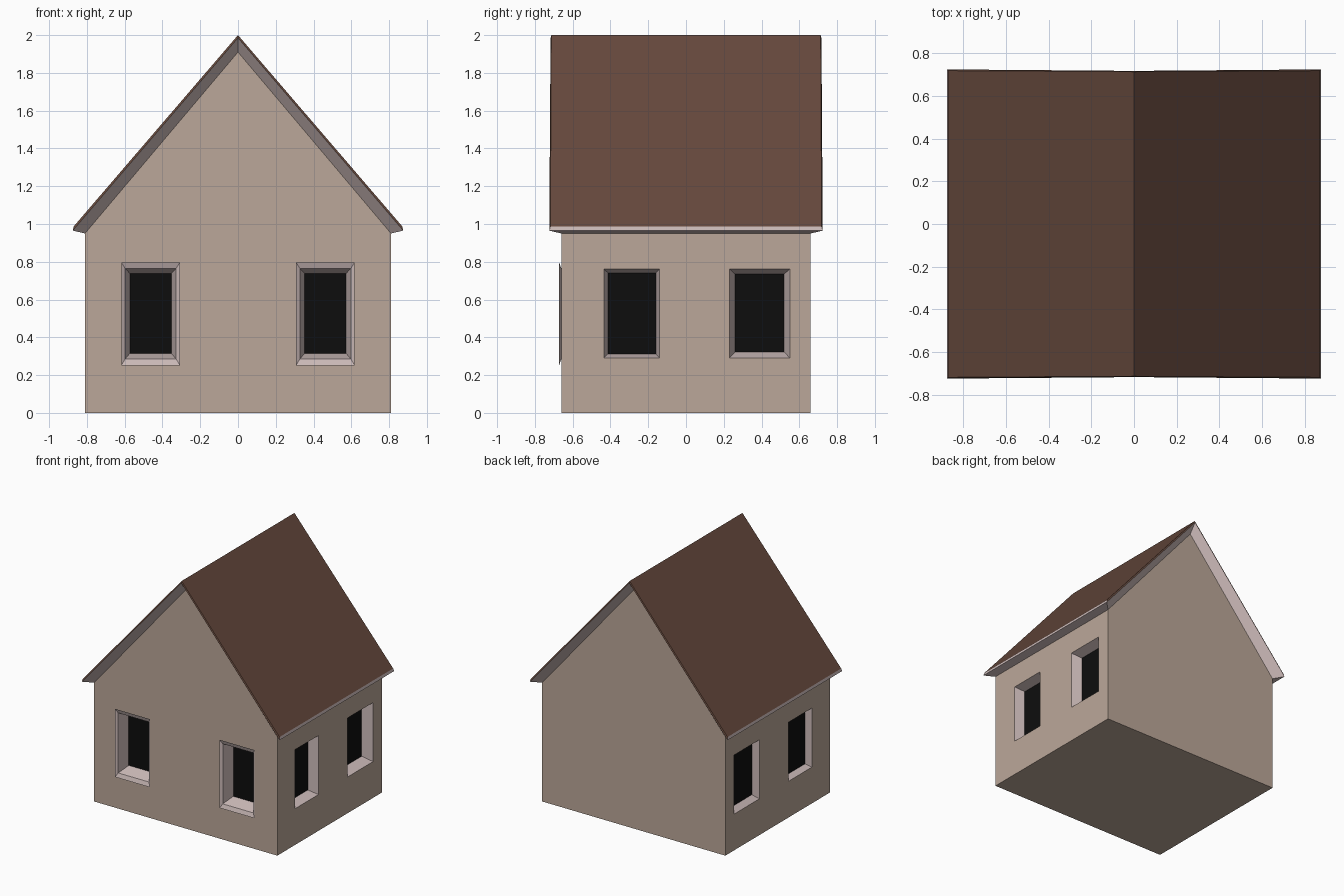
import bpy, bmesh
from mathutils import Vector

if "Cube" in bpy.data.objects:
    bpy.data.objects.remove(bpy.data.objects["Cube"])

W, D = 0.81, 0.66          # half width and half depth of the walls
EAVE, PEAK = 0.95, 1.91    # top of the walls, top of the gable


def material(name, rgb):
    m = bpy.data.materials.new(name)
    m.diffuse_color = (*rgb, 1)
    m.use_nodes = True
    m.node_tree.nodes["Principled BSDF"].inputs["Base Color"].default_value = m.diffuse_color
    return m


WALL = material("plaster", (0.50, 0.39, 0.32))
ROOF = material("roof_brown", (0.13, 0.065, 0.045))
TRIM = material("trim", (0.60, 0.49, 0.48))
GLASS = material("dark_glass", (0.004, 0.004, 0.004))


def finish(name, bm, mats):
    me = bpy.data.meshes.new(name)
    bm.to_mesh(me)
    bm.free()
    for m in mats:
        me.materials.append(m)
    ob = bpy.data.objects.new(name, me)
    bpy.context.collection.objects.link(ob)


# Wall frames: (along, height, outward) -> world, and the outward direction
SIDES = {
    "front": (lambda u, z, d: Vector((u, -D - d, z)), Vector((0, -1, 0))),
    "back": (lambda u, z, d: Vector((u, D + d, z)), Vector((0, 1, 0))),
    "right": (lambda u, z, d: Vector((W + d, u, z)), Vector((1, 0, 0))),
    "left": (lambda u, z, d: Vector((-W - d, u, z)), Vector((-1, 0, 0))),
}


def rect(u0, u1, z0, z1):
    return [(u0, z0), (u1, z0), (u1, z1), (u0, z1)]


def wall(side, outline, holes):
    """Flat wall panel with window openings."""
    place, out = SIDES[side]
    bm = bmesh.new()
    edges = []
    for loop in [outline] + holes:
        vs = [bm.verts.new(place(u, z, 0)) for u, z in loop]
        edges += [bm.edges.new((vs[i - 1], vs[i])) for i in range(len(vs))]
    bmesh.ops.triangle_fill(bm, use_beauty=True, edges=edges, normal=out)
    bm.normal_update()
    bmesh.ops.reverse_faces(bm, faces=[f for f in bm.faces if f.normal.dot(out) < 0])
    finish(side + "_wall", bm, [WALL])


def window(name, side, loops):
    """Sloped surround lofted through rectangles (rect, offset), closed by glass."""
    place, out = SIDES[side]
    bm = bmesh.new()
    rings = [[bm.verts.new(place(u, z, d)) for u, z in r] for r, d in loops]
    for a, b in zip(rings, rings[1:]):
        for i in range(4):
            j = (i + 1) % 4
            bm.faces.new((a[i], a[j], b[j], b[i]))
    bm.faces.new(rings[-1]).material_index = 1
    if side == "left":
        bmesh.ops.reverse_faces(bm, faces=bm.faces[:])
    finish(name, bm, [TRIM, GLASS])


# Front windows: flared rim standing proud of the wall, then a deep reveal
front_holes = []
for label, c in (("left", -0.4625), ("right", 0.4625)):
    hole = rect(c - 0.135, c + 0.135, 0.285, 0.765)
    front_holes.append(hole)
    window("front_window_" + label, "front", [
        (rect(c - 0.155, c + 0.155, 0.252, 0.797), 0.012),
        (hole, 0),
        (rect(c - 0.11, c + 0.11, 0.315, 0.738), -0.097)])

# Side windows: plain sloped reveals, shallower on the left
side_holes = [rect(-0.435, -0.14, 0.29, 0.762), rect(0.23, 0.55, 0.29, 0.762)]
side_glass = [rect(-0.412, -0.16, 0.313, 0.74), rect(0.26, 0.52, 0.323, 0.735)]
for side, depth in (("right", -0.08), ("left", -0.045)):
    for i in range(2):
        window(f"{side}_window_{i + 1}", side,
               [(side_holes[i], 0), (side_glass[i], depth)])

# Walls
gable = [(-W, 0), (W, 0), (W, EAVE), (0, PEAK), (-W, EAVE)]
wall("front", gable, front_holes)
wall("back", gable, [])
for side in ("right", "left"):
    wall(side, rect(-D, D, 0, EAVE), side_holes)

# Floor
bm = bmesh.new()
bm.faces.new([bm.verts.new(p) for p in ((-W, -D, 0), (-W, D, 0), (W, D, 0), (W, -D, 0))])
finish("floor", bm, [WALL])

# Roof: each row is eave x, eave z, eave y, ridge z, ridge y
rows = [(0.870, 0.987, 0.718, 2.00, 0.713),   # top edge
        (0.875, 0.965, 0.724, 1.985, 0.717),  # lower edge
        (W, EAVE, D, PEAK, D)]                # where the soffit meets the walls
bm = bmesh.new()
rings = []
for ex, ez, ey, rz, ry in rows:
    pts = [(-ex, -ey, ez), (0, -ry, rz), (ex, -ey, ez),
           (ex, ey, ez), (0, ry, rz), (-ex, ey, ez)]
    rings.append([bm.verts.new(p) for p in pts])
top = rings[0]
bm.faces.new((top[0], top[1], top[4], top[5]))
bm.faces.new((top[1], top[2], top[3], top[4]))
for k in range(2):
    for i in range(6):
        j = (i + 1) % 6
        f = bm.faces.new((rings[k][i], rings[k + 1][i], rings[k + 1][j], rings[k][j]))
        f.material_index = 1 if k == 1 or i in (2, 5) else 0
bmesh.ops.recalc_face_normals(bm, faces=bm.faces[:])
bm.normal_update()
if sum(f.normal.z for f in bm.faces[:2]) < 0:
    bmesh.ops.reverse_faces(bm, faces=bm.faces[:])
finish("roof", bm, [ROOF, TRIM])
